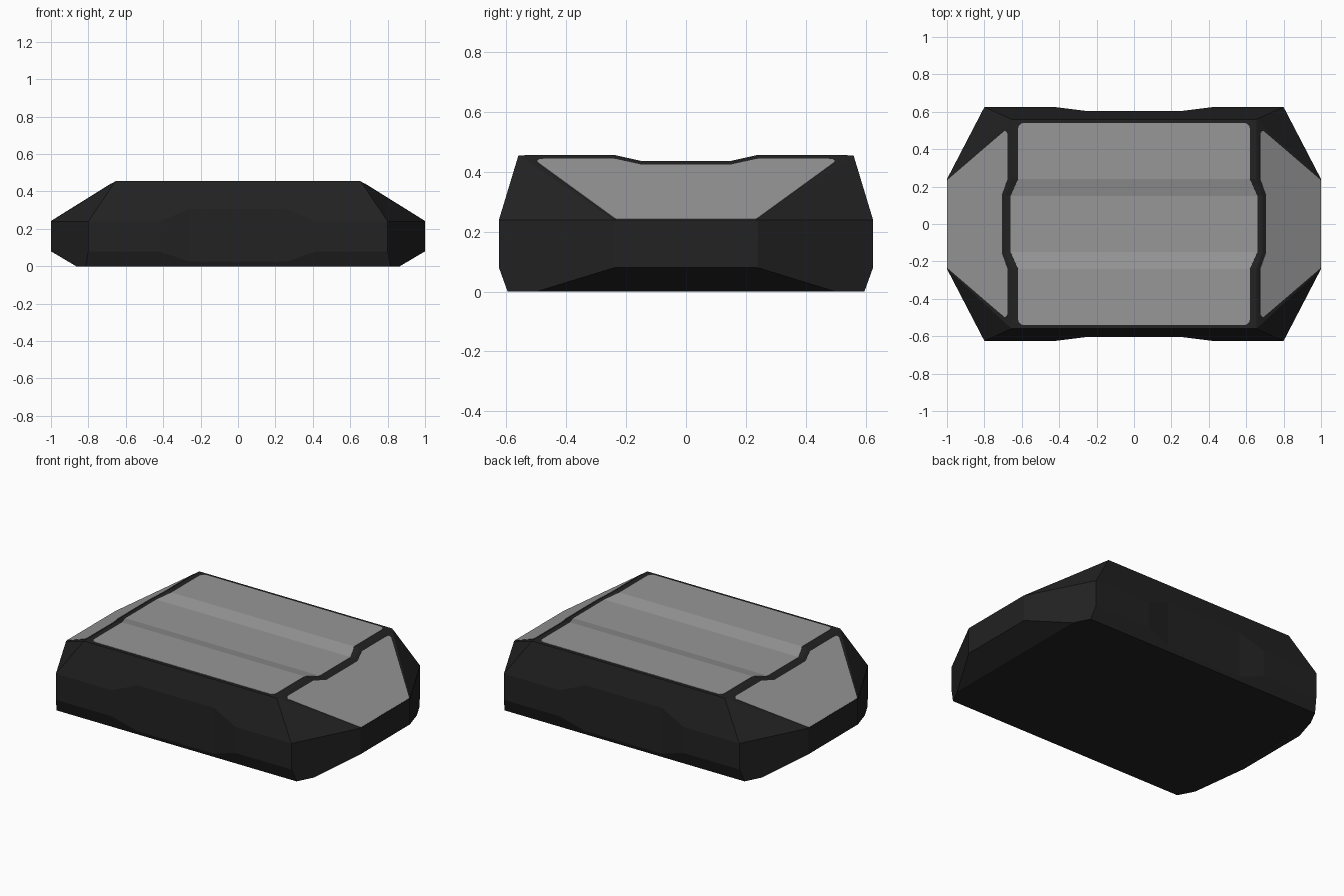
import bpy, bmesh, math
from mathutils import Vector

if "Cube" in bpy.data.objects:
    bpy.data.objects.remove(bpy.data.objects["Cube"])


def material(name, v):
    m = bpy.data.materials.new(name)
    m.diffuse_color = (v, v, v, 1)
    m.use_nodes = True
    m.node_tree.nodes["Principled BSDF"].inputs["Base Color"].default_value = m.diffuse_color
    return m


DARK = material("charcoal shell", 0.016)
GREY = material("grey panel", 0.31)


def add_object(name, bm, mat):
    bmesh.ops.recalc_face_normals(bm, faces=bm.faces)
    me = bpy.data.meshes.new(name)
    bm.to_mesh(me)
    bm.free()
    me.materials.append(mat)
    ob = bpy.data.objects.new(name, me)
    bpy.context.collection.objects.link(ob)
    return ob


def prism(name, profile, direction):
    bm = bmesh.new()
    face = bm.faces.new([bm.verts.new(p) for p in profile])
    ext = bmesh.ops.extrude_face_region(bm, geom=[face])
    bmesh.ops.translate(bm, vec=direction,
                        verts=[v for v in ext["geom"] if isinstance(v, bmesh.types.BMVert)])
    return add_object(name, bm, DARK)


def cut(target, cutter):
    mod = target.modifiers.new(cutter.name, 'BOOLEAN')
    mod.operation, mod.solver, mod.object = 'DIFFERENCE', 'EXACT', cutter
    bpy.context.view_layer.objects.active = target
    bpy.ops.object.modifier_apply(modifier=mod.name)
    bpy.data.objects.remove(cutter)


# Shell: hull of one mirrored quadrant of corner points
quadrant = [(0.865, 0.5, 0), (0.815, 0.596, 0), (1, 0.24, 0.08), (0.8, 0.625, 0.08),
            (1, 0.24, 0.24), (0.8, 0.625, 0.24), (0.655, 0.56, 0.455)]
bm = bmesh.new()
for sx in (1, -1):
    for sy in (1, -1):
        for x, y, z in quadrant:
            bm.verts.new((x * sx, y * sy, z))
bmesh.ops.convex_hull(bm, input=bm.verts)
bmesh.ops.dissolve_limit(bm, angle_limit=math.radians(0.5), verts=bm.verts, edges=bm.edges)
shell = add_object("shell", bm, DARK)

# Shallow channel along the top
cut(shell, prism("channel_cutter", [(-2, -0.285, 0.465), (-2, -0.15, 0.435), (-2, 0.15, 0.435),
                                    (-2, 0.285, 0.465)], (4, 0, 0)))
# Shallow recess in each long side
for s in (1, -1):
    cut(shell, prism("recess_cutter", [(-0.58, s * 0.645, -1), (-0.26, s * 0.605, -1),
                                       (0.26, s * 0.605, -1), (0.58, s * 0.645, -1)], (0, 0, 2)))

LIFT = 0.002


def plate(name, rows, normal):
    """Thin plate from rows of (left point, right point)."""
    bm = bmesh.new()
    off = Vector(normal).normalized() * LIFT
    vs = [[bm.verts.new(Vector(p) + off) for p in row] for row in rows]
    for a, b in zip(vs, vs[1:]):
        bm.faces.new((a[0], a[1], b[1], b[0]))
    ob = add_object(name, bm, GREY)
    if ob.data.polygons[0].normal.z < 0:
        ob.data.flip_normals()
    mod = ob.modifiers.new("thickness", 'SOLIDIFY')
    mod.thickness, mod.offset = 0.006, -1
    return ob


# Top panel: rounded corners, widening in the channel
r = 0.03
half = [(0.51 + r * math.sin(a), 0.59 + r * math.cos(a), 0.455)
        for a in (math.pi / 2, math.pi / 3, math.pi / 6, 0)]
half += [(0.24, 0.62, 0.455), (0.15, 0.66, 0.435)]
full = half + [(-y, x, z) for y, x, z in reversed(half)]
plate("top_panel", [((-x, y, z), (x, y, z)) for y, x, z in full], (0, 0, 1))


# End panels on the sloping ends
def slope(x):
    return 0.24 + (1 - x) / 0.345 * 0.215


end_half = [(0.497, 0.684, 0.692), (0.49, 0.677, 0.70), (0.475, 0.675, 0.718),
            (0.24, 0.675, 0.992), (0.232, 0.677, 0.998), (0.15, 0.706, 0.998)]
end_full = end_half + [(-y, a, b) for y, a, b in reversed(end_half)]
for name, s in (("right_end_panel", 1), ("left_end_panel", -1)):
    plate(name, [((s * a, y, slope(a)), (s * b, y, slope(b))) for y, a, b in end_full],
          (s * 0.215, 0, 0.345))
